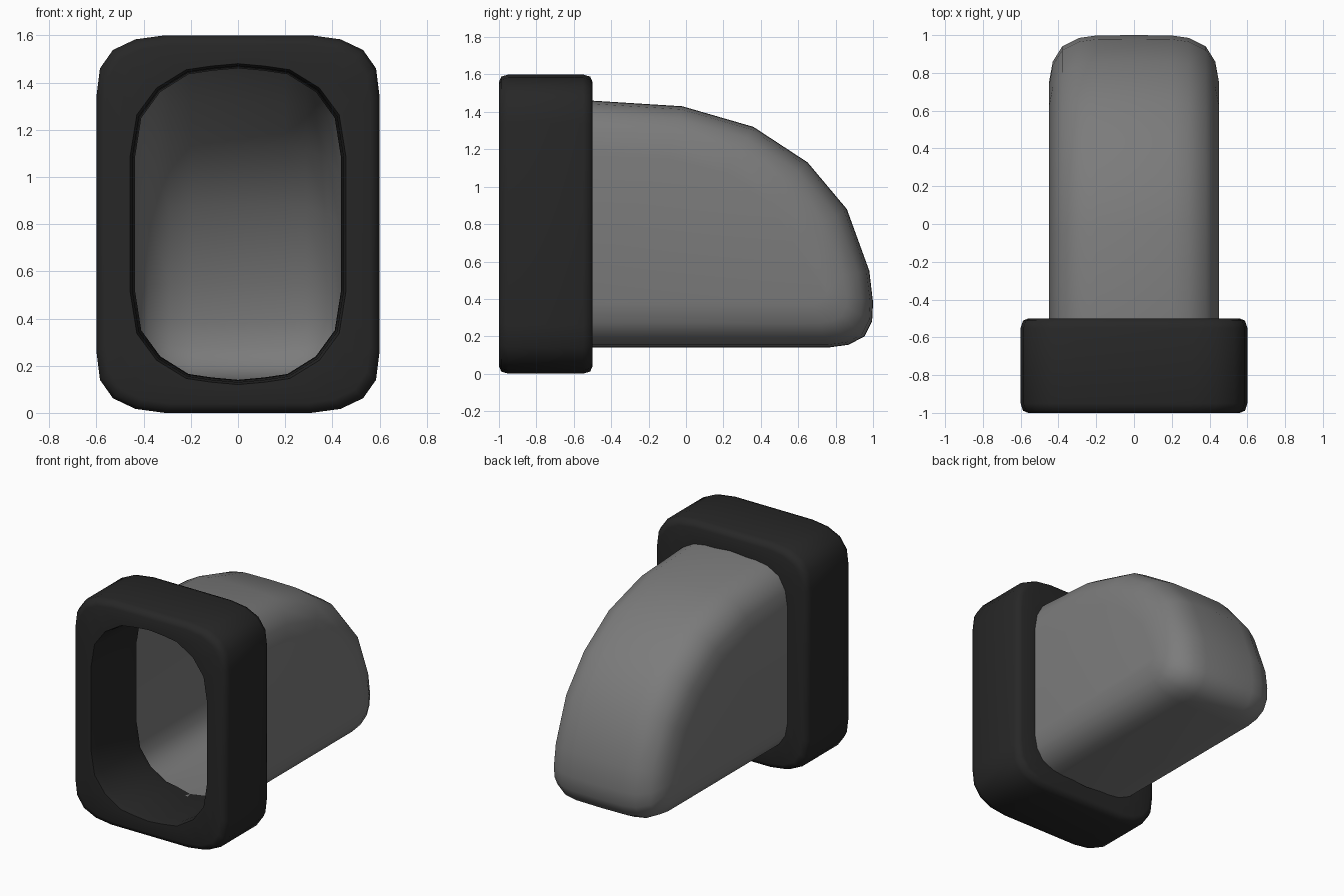
import bpy, bmesh, math

if "Cube" in bpy.data.objects:
    bpy.data.objects.remove(bpy.data.objects["Cube"])


def finish(name, bm, angle, shade):
    bmesh.ops.remove_doubles(bm, verts=bm.verts, dist=1e-5)
    bmesh.ops.recalc_face_normals(bm, faces=bm.faces)
    mesh = bpy.data.meshes.new(name)
    bm.to_mesh(mesh)
    bm.free()
    ob = bpy.data.objects.new(name, mesh)
    bpy.context.collection.objects.link(ob)
    bpy.ops.object.select_all(action='DESELECT')
    ob.select_set(True)
    bpy.context.view_layer.objects.active = ob
    bpy.ops.object.shade_smooth_by_angle(angle=math.radians(angle))
    mat = bpy.data.materials.new(name + "_colour")
    mat.diffuse_color = (shade, shade, shade, 1)
    mat.use_nodes = True
    mat.node_tree.nodes["Principled BSDF"].inputs["Base Color"].default_value = mat.diffuse_color
    mesh.materials.append(mat)
    return ob


def bridge(bm, a, b, closed):
    n = len(a)
    for i in range(n if closed else n - 1):
        j = (i + 1) % n
        bm.faces.new((a[i], a[j], b[j], b[i]))


def full_ring(q):
    # mirror a quarter outline into a closed loop
    return (q + [(x, -z) for x, z in reversed(q)]
            + [(-x, -z) for x, z in q[1:]]
            + [(-x, z) for x, z in reversed(q[1:])])


# Dark rounded mouth frame: rings lofted around its cross-section
outer = full_ring([(0, .8), (.31, .8), (.435, .783), (.53, .738), (.585, .66), (.6, .54)])
hole = full_ring([(0, .66), (.11, .65), (.21, .635), (.33, .56), (.41, .45), (.437, .28)])
section = [(outer, -.04, -1), (outer, -.012, -.988), (outer, 0, -.95),
           (outer, 0, -.55), (outer, -.012, -.512), (outer, -.04, -.5),
           (hole, .01, -.5), (hole, 0, -.54), (hole, .01, -.95), (hole, .02, -1)]
bm = bmesh.new()
rings = []
for pts, grow, y in section:
    sx = 1 + grow / max(p[0] for p in pts)
    sz = 1 + grow / max(p[1] for p in pts)
    rings.append([bm.verts.new((x * sx, y, .8 + z * sz)) for x, z in pts])
for i, ring in enumerate(rings):
    bridge(bm, ring, rings[(i + 1) % len(rings)], True)
finish("mouth_frame", bm, 50, .02)

# Grey hood: centre profile blended to a smaller side profile across the width
centre = [(-.58, 1.463), (-.5, 1.46), (-.02, 1.43), (.36, 1.32), (.65, 1.13), (.86, .88),
          (.98, .55), (1, .38), (.995, .28), (.955, .2), (.87, .155), (.76, .14), (-.58, .14)]
side = [(-.58, 1.18), (-.5, 1.18), (-.1, 1.155), (.21, 1.07), (.45, .91), (.62, .73),
        (.73, .5), (.75, .45), (.748, .42), (.735, .395), (.71, .38), (.68, .375), (-.58, .375)]
half = [(.2, .008), (.29, .06), (.38, .24), (.43, .56), (.45, 1)]
steps = [(-x, w) for x, w in reversed(half)] + [(0, 0)] + half
bm = bmesh.new()
rows = []
for x, w in steps:
    rows.append([bm.verts.new((x, a[0] + (b[0] - a[0]) * w, a[1] + (b[1] - a[1]) * w))
                 for a, b in zip(centre, side)])
for a, b in zip(rows, rows[1:]):
    bridge(bm, a, b, False)
# flat side walls, the front stays open
bm.faces.new(rows[0])
bm.faces.new(rows[-1])
finish("curved_hood", bm, 60, .2)
